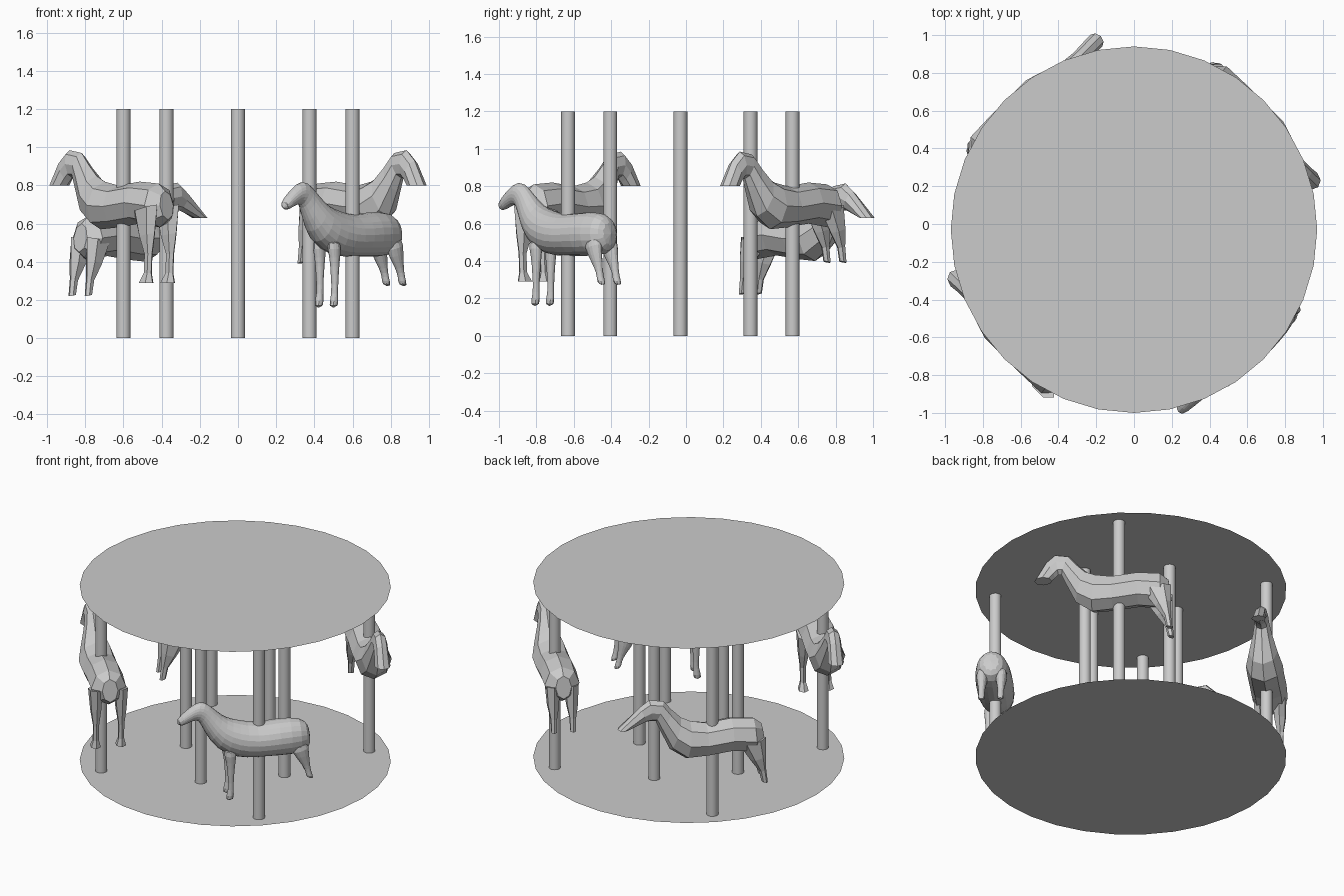
import bpy
import bmesh
import math
from mathutils import Vector

cube = bpy.data.objects.get("Cube")
if cube:
    bpy.data.objects.remove(cube, do_unlink=True)

CENTRE_Y = -0.03
HEIGHT = 1.2
OUTER = 0.6
INNER = 0.375

grey = bpy.data.materials.new("plain grey")
grey.use_nodes = True
grey.diffuse_color = (0.6, 0.6, 0.6, 1)
grey.node_tree.nodes["Principled BSDF"].inputs["Base Color"].default_value = (0.6, 0.6, 0.6, 1)


def disc(name, z):
    bpy.ops.mesh.primitive_circle_add(vertices=32, radius=0.97, fill_type='NGON',
                                      location=(0, CENTRE_Y, z))
    bpy.context.object.name = name
    bpy.context.object.data.materials.append(grey)


def pole(name, x, y):
    bpy.ops.mesh.primitive_cylinder_add(vertices=24, radius=0.037, depth=HEIGHT,
                                        location=(x, y + CENTRE_Y, HEIGHT / 2))
    bpy.ops.object.shade_smooth_by_angle(angle=math.radians(40))
    bpy.context.object.name = name
    bpy.context.object.data.materials.append(grey)


def loft(name, rings, place, side=0.0, sides=8, smooth=False):
    """Skin rings given as (edge point, opposite edge point, half width)."""
    bm = bmesh.new()
    loops = []
    for (u0, z0), (u1, z1), half in rings:
        a, b = Vector((u0, side, z0)), Vector((u1, side, z1))
        loop = []
        for k in range(sides):
            t = math.tau * k / sides
            p = (a + b) / 2 + (a - b) / 2 * math.cos(t)
            p.y += half * math.sin(t)
            loop.append(bm.verts.new(p))
        loops.append(loop)
    for low, high in zip(loops, loops[1:]):
        for k in range(sides):
            n = (k + 1) % sides
            bm.faces.new((low[k], low[n], high[n], high[k]))
    bm.faces.new(loops[0])
    bm.faces.new(loops[-1])
    bmesh.ops.recalc_face_normals(bm, faces=bm.faces)
    mesh = bpy.data.meshes.new(name)
    bm.to_mesh(mesh)
    bm.free()
    mesh.materials.append(grey)
    obj = bpy.data.objects.new(name, mesh)
    bpy.context.collection.objects.link(obj)
    x, y, z, heading = place
    obj.location = (x, y + CENTRE_Y, z)
    obj.rotation_euler.z = math.radians(heading)
    if smooth:
        obj.modifiers.new("rounding", 'SUBSURF').levels = 1
        obj.modifiers["rounding"].render_levels = 1


def leg_pair(name, rings, place, spread, **options):
    for label, sign in (("left", 1), ("right", -1)):
        loft(f"{name}_{label}", rings, place, sign * spread, **options)


# Platform, canopy and poles
disc("platform", 0)
disc("canopy", HEIGHT)
for i in range(4):
    a = math.radians(90 * i)
    pole(f"inner_pole_{i + 1}", INNER * math.cos(a), INNER * math.sin(a))
for sx in (-1, 1):
    for sy in (-1, 1):
        pole(f"outer_pole_{'left' if sx > 0 else 'right'}_{'back' if sy > 0 else 'front'}",
             sx * OUTER, sy * OUTER)

# Faceted horse: trunk and neck, then two head shapes and two leg poses
trunk = [
    ((-.31, .77), (-.33, .62), .05),
    ((-.26, .81), (-.27, .58), .11),
    ((-.12, .82), (-.12, .60), .115),
    ((.04, .80), (.04, .58), .115),
    ((.14, .82), (.17, .57), .115),
    ((.2, .85), (.27, .64), .09),
    ((.26, .91), (.33, .77), .06),
    ((.31, .97), (.36, .84), .045),
    ((.40, .985), (.38, .84), .045),
]
broad_head = [((.46, .93), (.40, .82), .045), ((.53, .80), (.42, .80), .05)]
long_head = [((.46, .94), (.41, .84), .04), ((.60, .80), (.53, .80), .045)]
thigh = ((-.16, .66), (-.33, .70), .045)
trailing_leg = [
    thigh,
    ((-.23, .55), (-.33, .58), .04),
    ((-.285, .47), (-.33, .48), .022),
    ((-.30, .40), (-.34, .39), .02),
]
standing_leg = [
    thigh,
    ((-.20, .53), (-.31, .55), .035),
    ((-.24, .44), (-.29, .44), .02),
    ((-.235, .34), (-.285, .34), .02),
    ((-.20, .29), (-.295, .29), .035),
]
for label, head, leg, spread, place in (
        ("front_right", broad_head, standing_leg, .08, (-OUTER, -OUTER, 0, 135)),
        ("back_right", long_head, trailing_leg, .06, (-OUTER, OUTER, -.17, 45)),
        ("back_left", broad_head, trailing_leg, .06, (OUTER, OUTER, 0, -45))):
    loft(f"horse_body_{label}", trunk + head, place)
    leg_pair(f"horse_hind_leg_{label}", leg, place, spread, sides=6)

# Finer horse with four legs
fine_place = (OUTER, -OUTER, 0, -135)
fine_body = [
    ((-.32, .61), (-.33, .48), .05),
    ((-.27, .67), (-.28, .42), .105),
    ((-.12, .67), (-.12, .42), .125),
    ((.02, .65), (.02, .42), .125),
    ((.13, .68), (.14, .42), .115),
    ((.2, .70), (.28, .49), .10),
    ((.26, .75), (.35, .62), .065),
    ((.31, .80), (.38, .69), .048),
    ((.37, .835), (.40, .70), .046),
    ((.44, .79), (.44, .69), .04),
    ((.54, .70), (.50, .66), .03),
]
fine_front_leg = [
    ((.25, .52), (.14, .52), .045),
    ((.215, .42), (.155, .42), .027),
    ((.21, .33), (.165, .33), .024),
    ((.2, .23), (.17, .23), .017),
    ((.235, .155), (.16, .155), .03),
]
fine_hind_leg = [
    ((-.17, .50), (-.31, .55), .05),
    ((-.22, .42), (-.31, .44), .035),
    ((-.265, .36), (-.315, .37), .022),
    ((-.285, .32), (-.32, .32), .02),
    ((-.285, .28), (-.345, .26), .028),
]
loft("horse_body_front_left", fine_body, fine_place, sides=10, smooth=True)
leg_pair("horse_front_leg_front_left", fine_front_leg, fine_place, .055, smooth=True)
leg_pair("horse_hind_leg_front_left", fine_hind_leg, fine_place, .06, smooth=True)
